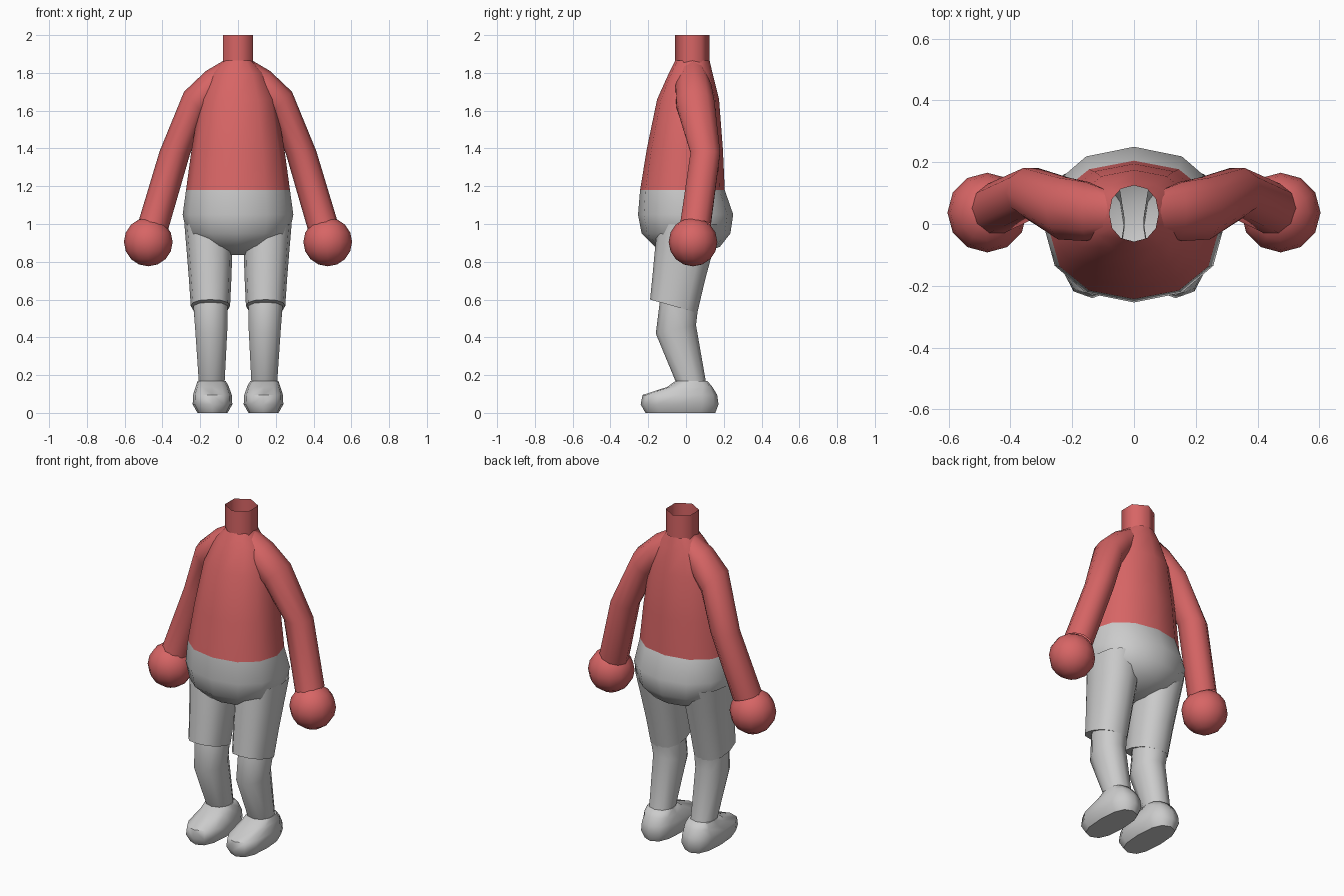
import bpy, bmesh, math
from mathutils import Vector

if "Cube" in bpy.data.objects:
    bpy.data.objects.remove(bpy.data.objects["Cube"])

red = bpy.data.materials.new("red")
red.diffuse_color = (0.68, 0.13, 0.13, 1)
red.use_nodes = True
red.node_tree.nodes["Principled BSDF"].inputs["Base Color"].default_value = red.diffuse_color


def finish(bm, name, mat, mirror, angle):
    bmesh.ops.recalc_face_normals(bm, faces=bm.faces)
    me = bpy.data.meshes.new(name)
    bm.to_mesh(me)
    bm.free()
    me.shade_smooth()
    me.set_sharp_from_angle(angle=math.radians(angle))
    if mat:
        me.materials.append(mat)
    ob = bpy.data.objects.new(name, me)
    bpy.context.collection.objects.link(ob)
    if mirror:
        mod = ob.modifiers.new("mirror", "MIRROR")
        mod.use_mirror_merge = False
    return ob


def loft(name, rings, n=12, power=1.0, mat=None, caps=(False, False), mirror=False, angle=55):
    """Skin rings given as (end a, end b, half-width vector)."""
    bm = bmesh.new()
    loops = []
    for a, b, w in rings:
        a, b, w = Vector(a), Vector(b), Vector(w)
        c, u = (a + b) / 2, (a - b) / 2
        loop = []
        for i in range(n):
            t = 2 * math.pi * i / n
            p = math.copysign(abs(math.cos(t)) ** power, math.cos(t))
            q = math.copysign(abs(math.sin(t)) ** power, math.sin(t))
            loop.append(bm.verts.new(c + u * p + w * q))
        loops.append(loop)
    for lo, hi in zip(loops, loops[1:]):
        for i in range(n):
            j = (i + 1) % n
            bm.faces.new((lo[i], lo[j], hi[j], hi[i]))
    for flag, loop in zip(caps, (loops[0], loops[-1])):
        if flag:
            bm.faces.new(loop)
    return finish(bm, name, mat, mirror, angle)


def body(rows):
    # rows: z, half width, front y, back y
    return [((0, y0, z), (0, y1, z), (hx, 0, 0)) for z, hx, y0, y1 in rows]


def limb(rows):
    # rows: inner x, outer x, front (y, z), back (y, z)
    return [(((x0 + x1) / 2, *f), ((x0 + x1) / 2, *b), ((x1 - x0) / 2, 0, 0))
            for x0, x1, f, b in rows]


# Shirt body
loft("shirt", body([
    (1.18, .275, -.243, .205), (1.40, .245, -.207, .195), (1.66, .20, -.153, .175),
    (1.80, .14, -.09, .14), (1.865, .08, -.057, .125)]), power=.92, mat=red)

# Open six-sided neck
neck = []
for z in (1.84, 2.0):
    neck.append(((0, -.057, z), (0, .125, z), (.08 / math.sin(math.pi / 3), 0, 0)))
loft("neck", neck, n=6, mat=red, angle=65)

# Hips and belly
loft("hips", body([
    (1.18, .275, -.243, .205), (1.05, .293, -.254, .25), (.95, .272, -.235, .235),
    (.88, .18, -.165, .18), (.835, .06, -.06, .07)]), power=.92, caps=(False, True))

# Sleeves: outer (x, z), inner (x, z), front y, back y
arm = []
for o, i, y0, y1 in [
        ((.085, 1.86), (.11, 1.66), -.04, .115),
        ((.17, 1.81), (.13, 1.60), -.06, .14),
        ((.286, 1.70), (.17, 1.57), -.055, .155),
        ((.415, 1.385), (.254, 1.37), .02, .185),
        ((.525, 1.02), (.37, .97), -.035, .135)]:
    ym = (y0 + y1) / 2
    arm.append(((o[0], ym, o[1]), (i[0], ym, i[1]), (0, (y1 - y0) / 2, 0)))
loft("arm", arm, n=10, mat=red, mirror=True)

# Ball hands
bm = bmesh.new()
bmesh.ops.create_uvsphere(bm, u_segments=12, v_segments=8, radius=.129)
bmesh.ops.translate(bm, verts=bm.verts, vec=(.475, .037, .905))
finish(bm, "hand", red, True, 80)

# Shorts legs
loft("shorts_leg", limb([
    (.03, .284, (-.15, 1.0), (.18, 1.0)),
    (.03, .272, (-.165, .86), (.143, .86)),
    (.035, .26, (-.178, .72), (.10, .70)),
    (.042, .25, (-.19, .60), (.06, .53))]),
    power=.85, caps=(False, True), mirror=True)

# Lower legs, bent at the knee
loft("lower_leg", limb([
    (.06, .235, (-.13, .66), (.075, .64)),
    (.05, .24, (-.14, .58), (.062, .54)),
    (.053, .23, (-.16, .42), (.053, .465)),
    (.068, .21, (-.05, .155), (.107, .155))]),
    n=10, power=.9, mirror=True)

# Shoes
loft("shoe", limb([
    (.055, .215, (-.215, 0), (.155, 0)),
    (.03, .24, (-.24, .045), (.172, .045)),
    (.033, .238, (-.23, .095), (.165, .095)),
    (.048, .225, (-.10, .137), (.14, .137)),
    (.065, .213, (-.055, .17), (.112, .17))]),
    power=.78, caps=(True, True), mirror=True, angle=60)
